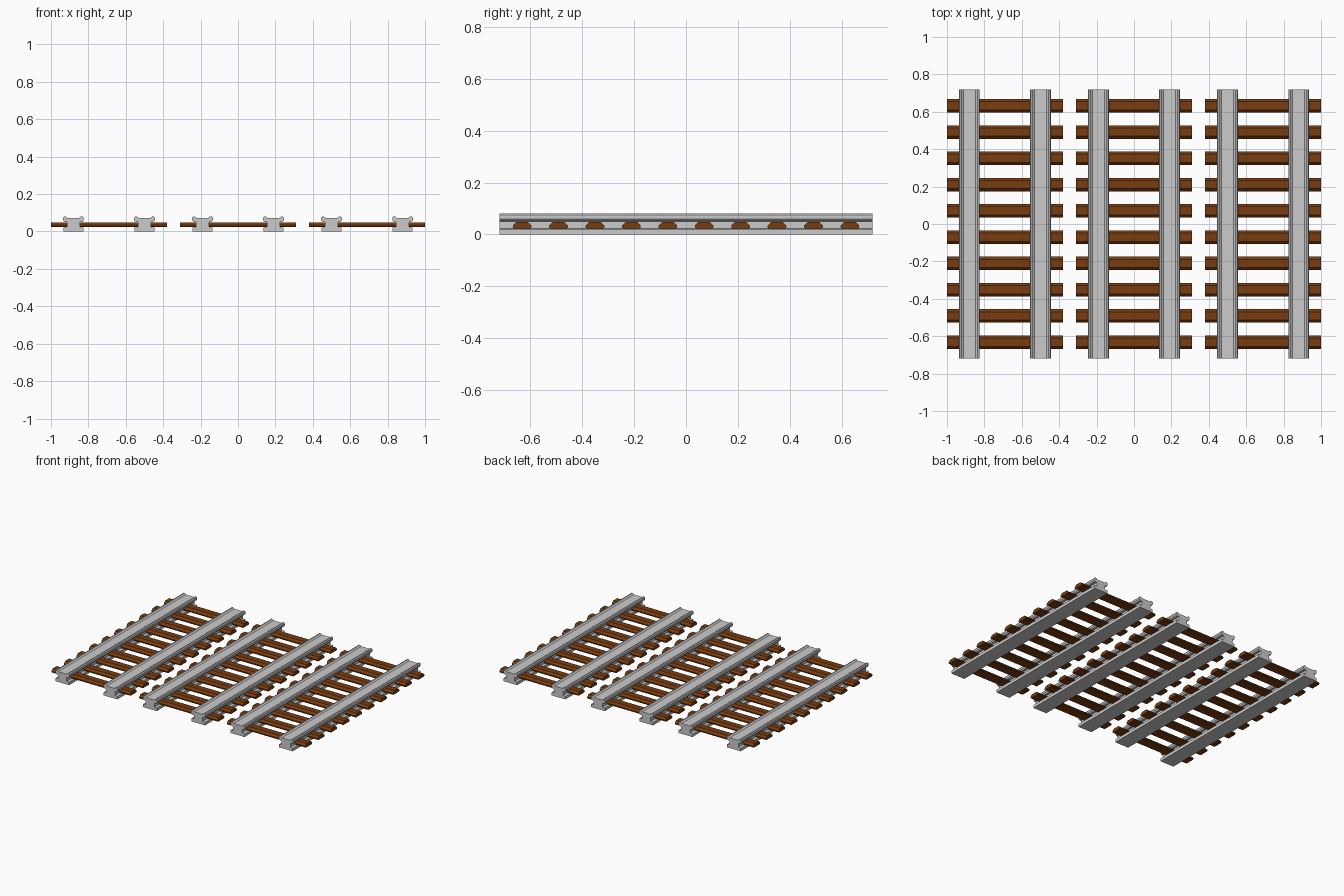
import bpy, bmesh

if "Cube" in bpy.data.objects:
    bpy.data.objects.remove(bpy.data.objects["Cube"])

def material(name, color):
    m = bpy.data.materials.new(name)
    m.diffuse_color = color
    return m

def extrude(name, points, length, mat=None):
    """Closed profile in the (a, z) plane swept along y, centred on the origin."""
    bm = bmesh.new()
    face = bm.faces.new([bm.verts.new((a, -length / 2, z)) for a, z in points])
    res = bmesh.ops.extrude_face_region(bm, geom=[face])
    verts = [v for v in res["geom"] if isinstance(v, bmesh.types.BMVert)]
    bmesh.ops.translate(bm, verts=verts, vec=(0, length, 0))
    bmesh.ops.recalc_face_normals(bm, faces=bm.faces)
    mesh = bpy.data.meshes.new(name)
    bm.to_mesh(mesh)
    bm.free()
    if mat:
        mesh.materials.append(mat)
    return mesh

def place(name, mesh, loc, turn=0.0):
    ob = bpy.data.objects.new(name, mesh)
    ob.location = loc
    ob.rotation_euler.z = turn
    bpy.context.collection.objects.link(ob)

def mirrored(half):
    return half + [(-a, z) for a, z in reversed(half)]

wood = material("brown_wood", (0.45, 0.2, 0.04, 1))
wood.diffuse_color = (0.19, 0.045, 0.005, 1)

# Rail: flat foot, web, and a head with two raised lips
rail_half = [(0.054, 0), (0.054, 0.021), (0.035, 0.023), (0.035, 0.05),
             (0.048, 0.052), (0.055, 0.060), (0.055, 0.074), (0.050, 0.081),
             (0.042, 0.081), (0.032, 0.073)]
rail = extrude("rail", mirrored(rail_half), 1.437)

# Sleeper: low beam with chamfered top edges
sleeper_half = [(0.032, 0.023), (0.036, 0.027), (0.036, 0.034), (0.022, 0.048)]
sleeper = extrude("sleeper", mirrored(sleeper_half), 0.62, wood)

# Three parallel tracks, two rails and ten sleepers each
for t, cx in enumerate((-0.69, 0, 0.69)):
    for side in (-1, 1):
        place(f"rail_{t}_{'left' if side < 0 else 'right'}", rail, (cx + side * 0.19, 0, 0))
    for i in range(10):
        place(f"sleeper_{t}_{i}", sleeper, (cx, (i - 4.5) * 0.1405, 0), 1.5707963)

for m in bpy.data.materials:
    if m.users and not m.is_grease_pencil:
        m.use_nodes = True
        m.node_tree.nodes["Principled BSDF"].inputs["Base Color"].default_value = m.diffuse_color
